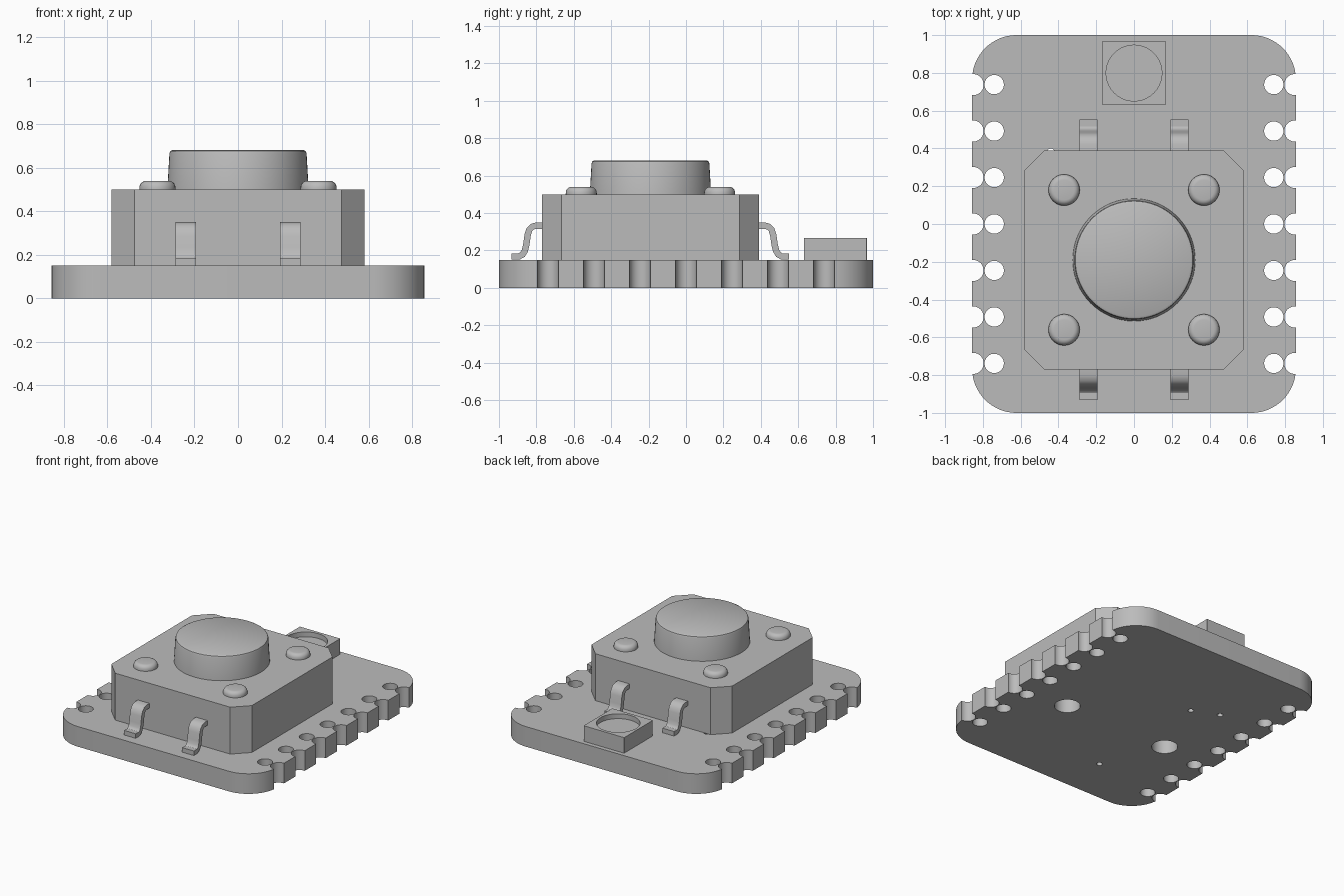
import bpy
import bmesh
from math import cos, sin, pi
from mathutils import Vector

if "Cube" in bpy.data.objects:
    bpy.data.objects.remove(bpy.data.objects["Cube"], do_unlink=True)

grey = bpy.data.materials.new("plain_grey")
grey.use_nodes = True
GREY = (0.5, 0.5, 0.5, 1)
grey.diffuse_color = GREY
grey.node_tree.nodes["Principled BSDF"].inputs["Base Color"].default_value = GREY

BOARD_TOP = 0.15
SWITCH_Y = -0.19


def finish(bm, name):
    bmesh.ops.recalc_face_normals(bm, faces=bm.faces)
    mesh = bpy.data.meshes.new(name)
    bm.to_mesh(mesh)
    bm.free()
    mesh.materials.append(grey)
    obj = bpy.data.objects.new(name, mesh)
    bpy.context.collection.objects.link(obj)
    return obj


def prism(name, outline, direction):
    """Extrude a closed outline of 3D points along a direction."""
    bm = bmesh.new()
    face = bm.faces.new([bm.verts.new(p) for p in outline])
    new = bmesh.ops.extrude_face_region(bm, geom=[face])["geom"]
    verts = [v for v in new if isinstance(v, bmesh.types.BMVert)]
    bmesh.ops.translate(bm, verts=verts, vec=direction)
    return finish(bm, name)


def corner_box(name, half_x, half_y, centre_y, z0, z1, radius, steps):
    """Upright block with rounded corners, or chamfered ones when steps is 1."""
    outline = []
    for i, (sx, sy) in enumerate([(1, 1), (-1, 1), (-1, -1), (1, -1)]):
        for k in range(steps + 1):
            a = (i + k / steps) * pi / 2
            outline.append((sx * (half_x - radius) + radius * cos(a),
                            centre_y + sy * (half_y - radius) + radius * sin(a), z0))
    return prism(name, outline, (0, 0, z1 - z0))


def lathe(name, profile, x, y, steps):
    """Spin (radius, z) points about an upright axis."""
    bm = bmesh.new()
    verts = [bm.verts.new((r, 0, z)) for r, z in profile]
    edges = [bm.edges.new(pair) for pair in zip(verts, verts[1:])]
    bmesh.ops.spin(bm, geom=verts + edges, cent=(0, 0, 0), axis=(0, 0, 1),
                   angle=2 * pi, steps=steps, use_duplicate=False)
    bmesh.ops.remove_doubles(bm, verts=bm.verts, dist=0.0005)
    bmesh.ops.translate(bm, verts=bm.verts, vec=(x, y, 0))
    return finish(bm, name)


def drill(target, holes, z0, z1):
    """Cut round holes (x, y, radius) between two heights."""
    bm = bmesh.new()
    for x, y, r in holes:
        made = bmesh.ops.create_cone(bm, cap_ends=True, segments=40, radius1=r,
                                     radius2=r, depth=z1 - z0)
        bmesh.ops.translate(bm, verts=made["verts"], vec=(x, y, (z0 + z1) / 2))
    cutter = finish(bm, "hole_cutter")
    cutter.hide_render = True
    mod = target.modifiers.new("holes", 'BOOLEAN')
    mod.operation = 'DIFFERENCE'
    mod.solver = 'EXACT'
    mod.object = cutter
    bpy.context.view_layer.objects.active = target
    bpy.ops.object.modifier_apply(modifier=mod.name)
    bpy.data.objects.remove(cutter, do_unlink=True)


parts = []

# Circuit board with pin holes, edge notches, peg holes and small vias
board = corner_box("circuit_board", 0.857, 1.0, 0, 0, BOARD_TOP, 0.235, 16)
holes = [(s * 0.43, SWITCH_Y, 0.088) for s in (-1, 1)]
holes += [(-0.25, 0.3, 0.02), (-0.44, 0.38, 0.02), (-0.24, -0.65, 0.02)]
for i in range(-3, 4):
    for s in (-1, 1):
        holes += [(s * 0.74, i * 0.246, 0.051), (s * 0.852, i * 0.246, 0.056)]
drill(board, holes, -0.1, 0.3)
parts.append(board)

# Switch body with chamfered corners
parts.append(corner_box("switch_body", 0.58, 0.58, SWITCH_Y, BOARD_TOP, 0.5, 0.105, 1))

# Push button, slightly tapered with a softened rim
parts.append(lathe("push_button", [(0, 0.49), (0.325, 0.49), (0.315, 0.665),
                                   (0.311, 0.676), (0.3, 0.682), (0, 0.682)],
                   0, SWITCH_Y, 64))

# Rivet heads at the four corners of the switch
rivet = [(0, 0.49), (0.083, 0.49), (0.083, 0.505)]
rivet += [(0.053 + 0.03 * cos(k * pi / 10), 0.507 + 0.033 * sin(k * pi / 10))
          for k in range(1, 6)] + [(0, 0.54)]
for sx, side in ((1, "left"), (-1, "right")):
    for sy, end in ((1, "back"), (-1, "front")):
        parts.append(lathe(f"rivet_{end}_{side}", rivet, sx * 0.37,
                           SWITCH_Y + sy * 0.37, 32))

# Bent metal leads: a centre line (distance from switch centre, height), thickened
path = [Vector(p) for p in ((0.56, 0.333), (0.61, 0.333), (0.632, 0.327),
                            (0.647, 0.312), (0.656, 0.285), (0.664, 0.23),
                            (0.672, 0.198), (0.684, 0.178), (0.702, 0.168),
                            (0.742, 0.168))]
upper, lower = [], []
for i, p in enumerate(path):
    t = (path[min(i + 1, len(path) - 1)] - path[max(i - 1, 0)]).normalized()
    n = Vector((-t.y, t.x)) * 0.017
    upper.append(p + n)
    lower.append(p - n)
for sx, side in ((1, "left"), (-1, "right")):
    for sy, end in ((1, "back"), (-1, "front")):
        outline = [(sx * 0.24 - 0.048, SWITCH_Y + sy * p.x, p.y)
                   for p in upper + lower[::-1]]
        parts.append(prism(f"lead_{end}_{side}", outline, (0.096, 0, 0)))

# Indicator light with a shallow round well
lamp = corner_box("indicator_light", 0.167, 0.169, 0.799, BOARD_TOP, 0.266, 0.002, 1)
drill(lamp, [(0, 0.799, 0.148)], 0.23, 0.4)
parts.append(lamp)

# Smooth the round surfaces and keep hard edges crisp
bpy.ops.object.select_all(action='DESELECT')
for part in parts:
    part.select_set(True)
bpy.context.view_layer.objects.active = board
bpy.ops.object.shade_smooth_by_angle(angle=pi / 6)
